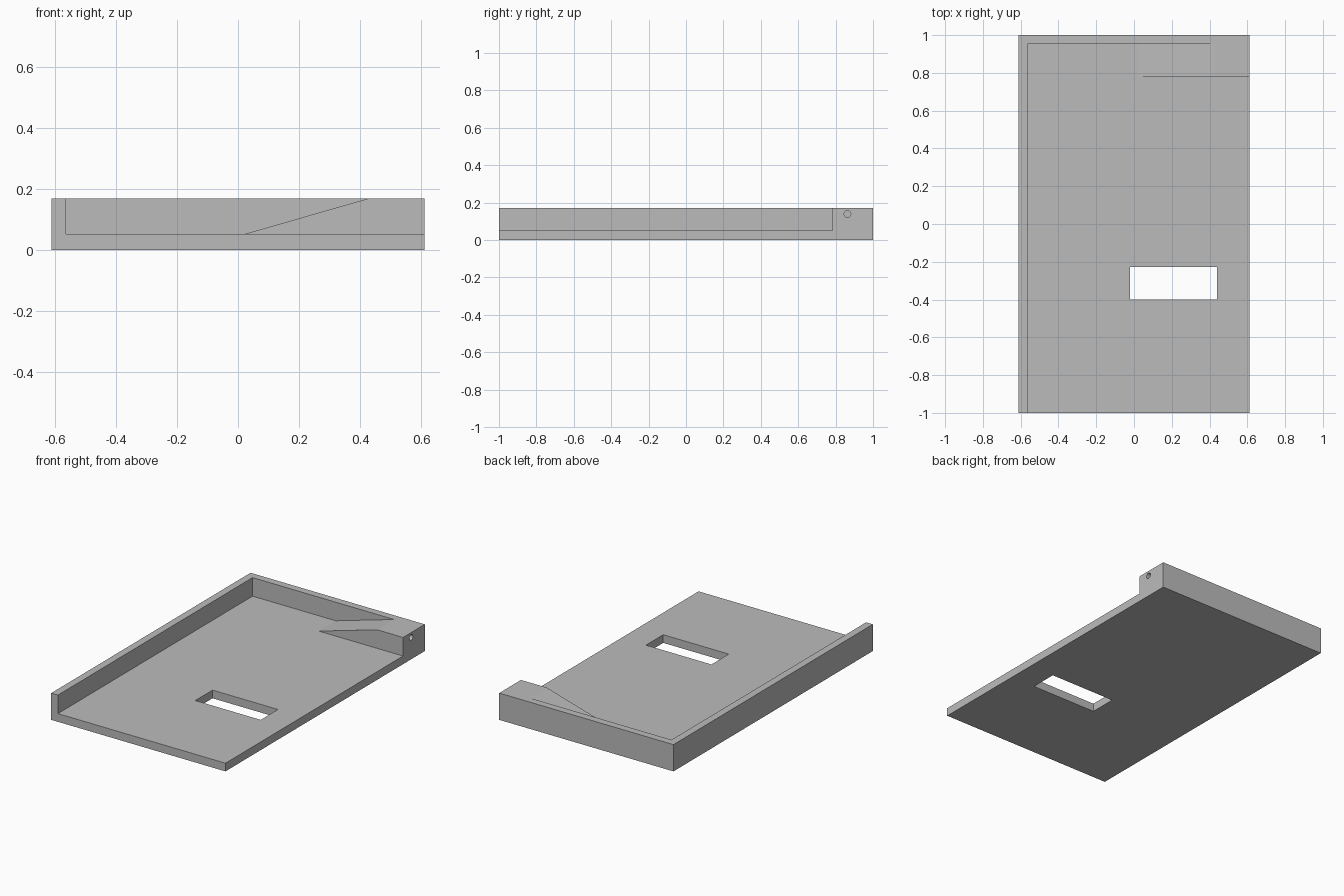
import bpy
import bmesh
from mathutils import Vector, Matrix

cube = bpy.data.objects.get("Cube")
if cube:
    bpy.data.objects.remove(cube, do_unlink=True)

# Single grey material
grey = bpy.data.materials.new("matte grey")
grey.use_nodes = True
colour = (0.5, 0.5, 0.5, 1)
grey.diffuse_color = colour
grey.node_tree.nodes["Principled BSDF"].inputs["Base Color"].default_value = colour

FLOOR, TOP = 0.052, 0.17


def prism(name, outline, y0, y1):
    """Extrude an xz outline from y0 to y1."""
    bm = bmesh.new()
    face = bm.faces.new([bm.verts.new((x, y0, z)) for x, z in outline])
    ext = bmesh.ops.extrude_face_region(bm, geom=[face])
    moved = [v for v in ext["geom"] if isinstance(v, bmesh.types.BMVert)]
    bmesh.ops.translate(bm, vec=Vector((0, y1 - y0, 0)), verts=moved)
    bmesh.ops.recalc_face_normals(bm, faces=bm.faces)
    return finish(name, bm)


def finish(name, bm):
    mesh = bpy.data.meshes.new(name)
    bm.to_mesh(mesh)
    bm.free()
    mesh.materials.append(grey)
    obj = bpy.data.objects.new(name, mesh)
    bpy.context.collection.objects.link(obj)
    return obj


def box(name, x0, x1, y0, y1, z0, z1):
    return prism(name, [(x0, z0), (x1, z0), (x1, z1), (x0, z1)], y0, y1)


# Solid tray blank
tray = box("tray", -0.612, 0.612, -1, 1, 0, TOP)

# Open pocket leaving the right wall and the back strip
pocket = box("pocket_cutter", -0.565, 0.8, -1.1, 0.782, FLOOR, 0.3)

# Back channel with a sloping end that leaves the ramp block
ramp = prism("ramp_cutter",
             [(-0.565, FLOOR), (0.02, FLOOR), (0.43, TOP), (0.533, 0.2), (-0.565, 0.2)],
             0.7, 0.953)

# Slot through the floor
slot = box("slot_cutter", -0.02, 0.44, -0.4, -0.227, -0.1, 0.1)

# Small round hole in the ramp block's outer end
bm = bmesh.new()
bmesh.ops.create_cone(bm, cap_ends=True, segments=32, radius1=0.018, radius2=0.018,
                      depth=0.24, matrix=Matrix.Translation((0.612, 0.863, 0.139))
                      @ Matrix.Rotation(1.5707963, 4, "Y"))
hole = finish("hole_cutter", bm)

# Cut everything, then keep only the finished tray
cutters = [pocket, ramp, slot, hole]
for cutter in cutters:
    cutter.hide_render = True
    mod = tray.modifiers.new(cutter.name, "BOOLEAN")
    mod.operation = "DIFFERENCE"
    mod.solver = "EXACT"
    mod.object = cutter

depsgraph = bpy.context.evaluated_depsgraph_get()
result = bpy.data.meshes.new_from_object(tray.evaluated_get(depsgraph))
tray.modifiers.clear()
tray.data = result
for cutter in cutters:
    bpy.data.objects.remove(cutter, do_unlink=True)

# Smooth the hole, keep the edges sharp
bpy.ops.object.select_all(action="DESELECT")
tray.select_set(True)
bpy.context.view_layer.objects.active = tray
bpy.ops.object.shade_smooth_by_angle(angle=0.25)
